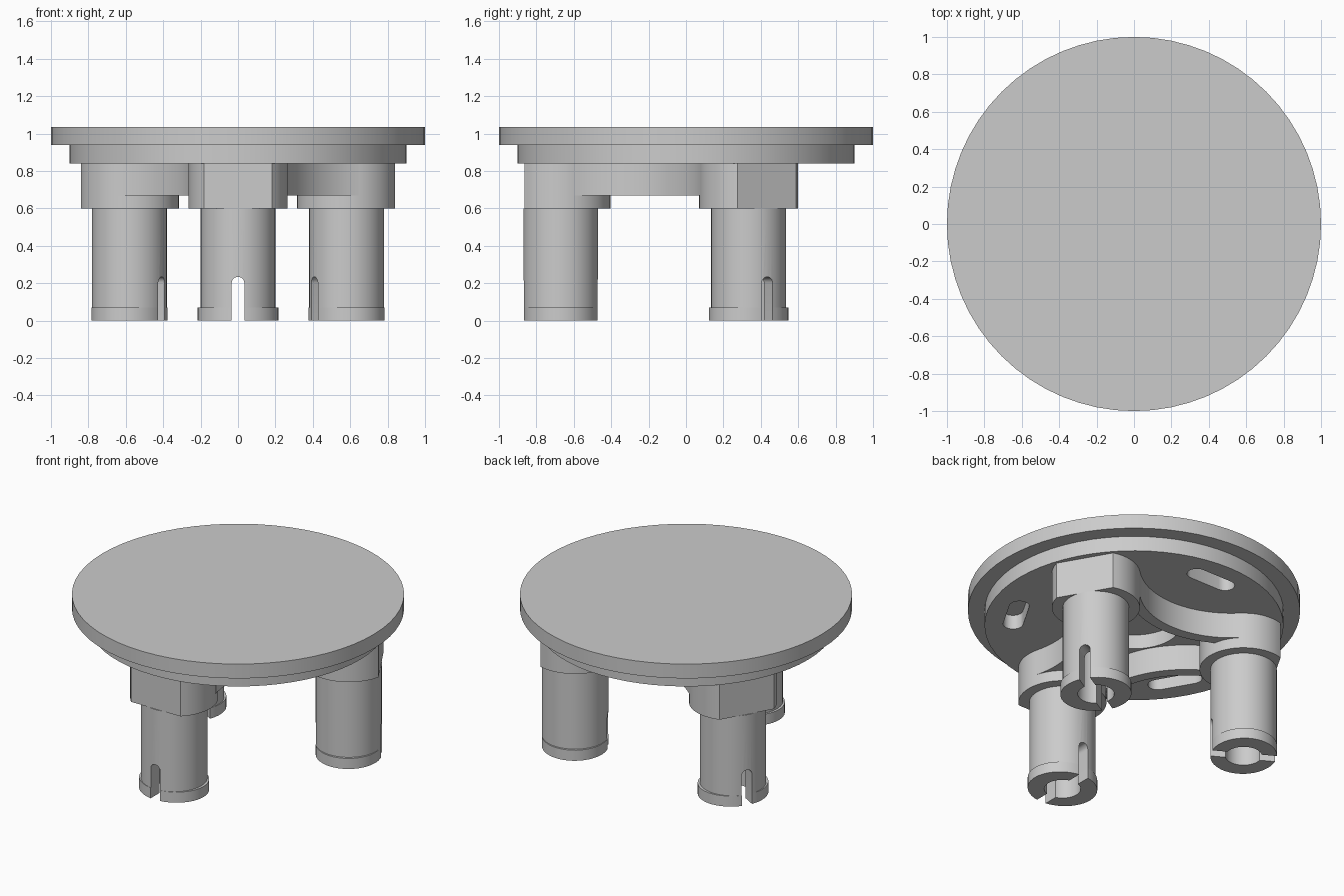
import bpy, bmesh
from math import sin, cos, pi, radians
from mathutils import Matrix, Vector

cube = bpy.data.objects.get("Cube")
if cube:
    bpy.data.objects.remove(cube, do_unlink=True)

grey = bpy.data.materials.new("light_grey_plastic")
grey.use_nodes = True
COLOUR = (0.6, 0.6, 0.6, 1)
grey.diffuse_color = COLOUR
grey.node_tree.nodes["Principled BSDF"].inputs["Base Color"].default_value = COLOUR

LEG_R = 0.67      # distance of the legs from the middle
COLLAR_R = 0.265


def arc(cx, cy, r, a0, a1, n):
    """Points on an arc, angles in degrees, both ends included."""
    steps = [radians(a0 + (a1 - a0) * i / n) for i in range(n + 1)]
    return [(cx + r * cos(a), cy + r * sin(a)) for a in steps]


def circle(cx, cy, r, n=48):
    return arc(cx, cy, r, 0, 360, n)[:-1]


def prism(name, outline, z0, z1, matrix=Matrix()):
    """Extrude a flat outline from z0 to z1."""
    bm = bmesh.new()
    face = bm.faces.new([bm.verts.new((x, y, z0)) for x, y in outline])
    top = bmesh.ops.extrude_face_region(bm, geom=[face])["geom"]
    verts = [v for v in top if isinstance(v, bmesh.types.BMVert)]
    bmesh.ops.translate(bm, verts=verts, vec=(0, 0, z1 - z0))
    bmesh.ops.recalc_face_normals(bm, faces=bm.faces)
    bm.transform(matrix)
    mesh = bpy.data.meshes.new(name)
    bm.to_mesh(mesh)
    bm.free()
    mesh.materials.append(grey)
    obj = bpy.data.objects.new(name, mesh)
    bpy.context.collection.objects.link(obj)
    return obj


def cut(obj, cutters):
    """Subtract the cutters and bake the result."""
    for c in cutters:
        c.hide_render = True
        mod = obj.modifiers.new("cut", "BOOLEAN")
        mod.operation, mod.solver, mod.object = "DIFFERENCE", "EXACT", c
    dg = bpy.context.evaluated_depsgraph_get()
    mesh = bpy.data.meshes.new_from_object(obj.evaluated_get(dg))
    obj.modifiers.clear()
    obj.data = mesh


def remove(objs):
    for o in objs:
        bpy.data.objects.remove(o, do_unlink=True)


def turn(i):
    return Matrix.Rotation(radians(120 * i), 4, "Z")


parts = []

# Round top and the stepped disc below it
parts.append(prism("top_disc", circle(0, 0, 1, 64), 0.94, 1.035))
lower = prism("lower_disc", circle(0, 0, 0.9, 64), 0.84, 0.94)

# Underside pockets: a round one in the middle and three oblong ones
pockets = [prism("pocket_cutter", circle(0, 0, 0.28), 0.8, 0.935)]
oblong = arc(0.11, 0.72, 0.06, -90, 90, 10) + arc(-0.11, 0.72, 0.06, 90, 270, 10)
for i in range(3):
    pockets.append(prism("oblong_cutter", oblong, 0.8, 0.935, turn(i)))
cut(lower, pockets)
remove(pockets)
parts.append(lower)

# Collar: a circle cut flat on its outer side
flat = 43
collar = arc(0, -LEG_R, COLLAR_R, -90 + flat, 270 - flat, 40)

# Curved rib joining neighbouring collars
GAP_R, RIB_R, RIB_T = 0.913, 0.553, 0.07
rib = arc(GAP_R, 0, RIB_R, 135, 225, 24) + arc(GAP_R, 0, RIB_R + RIB_T, 225, 135, 24)

for i in range(3):
    m = turn(i)
    parts.append(prism(f"collar_{i + 1}", collar, 0.6, 0.84, m))
    parts.append(prism(f"rib_{i + 1}", rib, 0.67, 0.84,
                       m @ Matrix.Rotation(radians(-30), 4, "Z")))

    # Leg with snap lip, hollow and split by an arched slot
    leg = prism(f"leg_{i + 1}", circle(0, -LEG_R, 0.2), 0.0, 0.6, m)
    lip_shape = [(x * 1.08, y) for x, y in circle(0, -LEG_R, 0.2)]
    lip = prism(f"leg_lip_{i + 1}", lip_shape, 0.0, 0.07, m)
    bore = prism("bore_cutter", circle(0, -LEG_R, 0.11), -0.1, 0.5, m)
    arch = [(-0.034, -0.1), (0.034, -0.1)] + arc(0, 0.2, 0.034, 0, 180, 12)
    stand = Matrix.Translation(Vector((0, -LEG_R, 0))) @ Matrix.Rotation(pi / 2, 4, "X")
    slot = prism("slot_cutter", arch, -0.3, 0.3, m @ stand)
    for obj in (leg, lip):
        cut(obj, [bore, slot])
    # The lip is a shell around the leg
    core = prism("core_cutter", circle(0, -LEG_R, 0.1995), -0.1, 0.2, m)
    cut(lip, [core])
    remove([bore, slot, core])
    parts += [leg, lip]

# Smooth round walls, keep the edges sharp
for o in bpy.context.view_layer.objects:
    o.select_set(o in parts)
bpy.context.view_layer.objects.active = parts[0]
bpy.ops.object.shade_smooth_by_angle(angle=radians(30))
